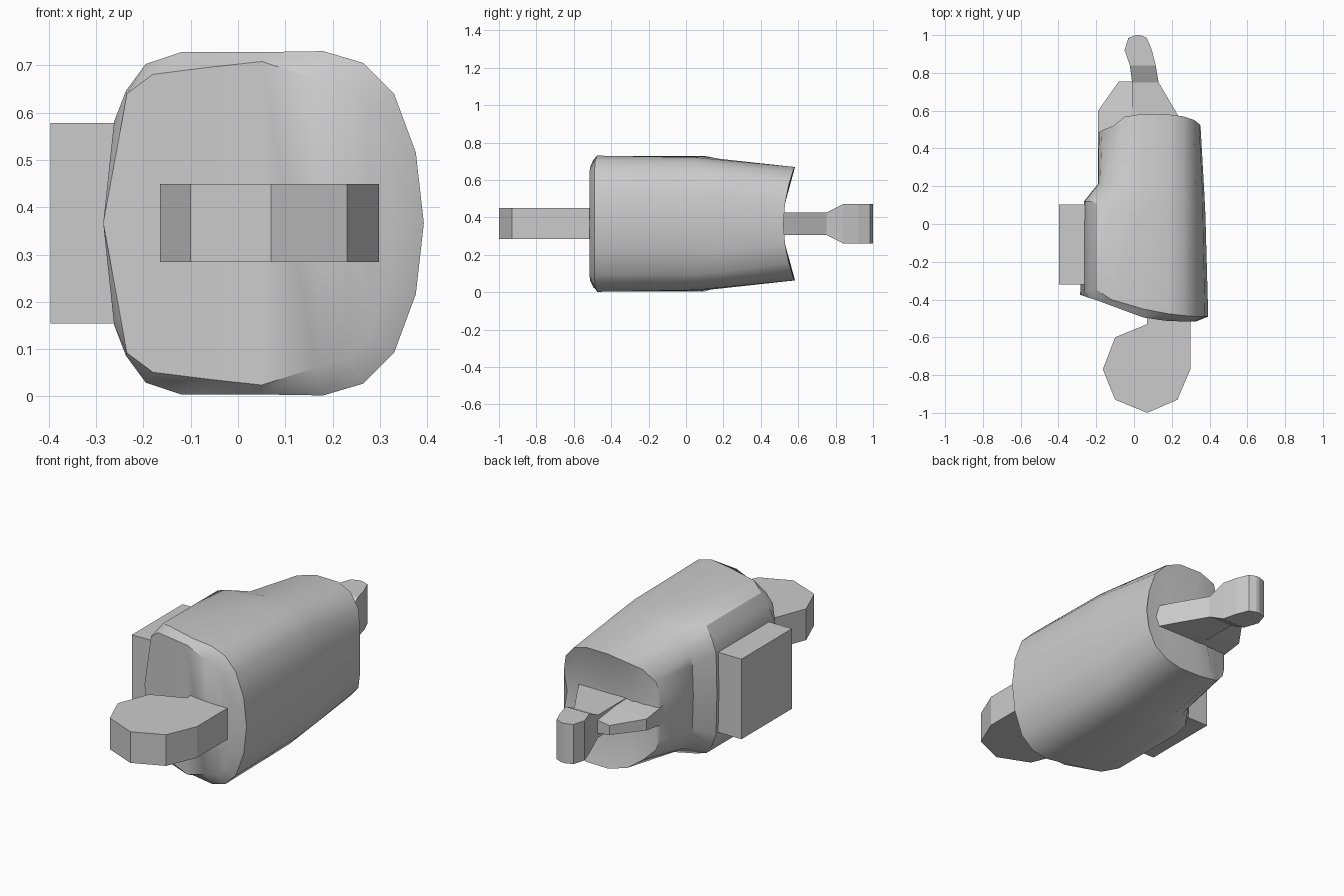
import bpy, bmesh

if "Cube" in bpy.data.objects:
    bpy.data.objects.remove(bpy.data.objects["Cube"])

MID = 0.366  # height of the horizontal symmetry plane


def finish(name, bm, smooth=None):
    bmesh.ops.recalc_face_normals(bm, faces=bm.faces)
    me = bpy.data.meshes.new(name)
    bm.to_mesh(me)
    bm.free()
    ob = bpy.data.objects.new(name, me)
    bpy.context.collection.objects.link(ob)
    if smooth:
        bpy.ops.object.select_all(action='DESELECT')
        ob.select_set(True)
        bpy.context.view_layer.objects.active = ob
        bpy.ops.object.shade_smooth_by_angle(angle=smooth)
    return ob


def prism(name, outline, z0, z1):
    bm = bmesh.new()
    f = bm.faces.new([bm.verts.new((x, y, z0)) for x, y in outline])
    r = bmesh.ops.extrude_face_region(bm, geom=[f])
    for v in r['geom']:
        if isinstance(v, bmesh.types.BMVert):
            v.co.z = z1
    return finish(name, bm)


def bar(name, rows):
    """Bar along y; each row is y, left x, right x, left and right half thickness."""
    bm = bmesh.new()
    rings = [[bm.verts.new(c) for c in ((a, y, MID - h), (b, y, MID - k), (b, y, MID + k), (a, y, MID + h))]
             for y, a, b, h, k in rows]
    for r, s in zip(rings, rings[1:]):
        for i in range(4):
            j = (i + 1) % 4
            bm.faces.new((r[i], r[j], s[j], s[i]))
    bm.faces.new(rings[0])
    bm.faces.new(rings[-1])
    return finish(name, bm)


# Housing: upper half sections from left to right, mirrored below
zs = (0, .215, .28, .337, .362, .362, .364, .339, .274, .15, 0)
xs = (-.265, -.26, -.237, -.195, -.12, .05, .18, .265, .33, .376, .393)


def section(x, y, z):
    return list(zip(x, y, z))


rings = [
    # front face rim, slanted on the left
    section((-.285, -.25, -.235, -.18, -.06, .05, .165, .235, .275, .316, .331),
            (-.375, -.387, -.392, -.41, -.455, -.495, -.512, -.515, -.515, -.515, -.515),
            (0, .19, .274, .315, .33, .342, .305, .285, .244, .135, 0)),
    # rounded front edge
    section((-.285, -.262) + xs[2:],
            (-.37, -.36, -.35, -.35, -.40, -.45, -.475, -.485, -.49, -.49, -.49), zs),
    # end of the wide collar
    section(xs[:6] + (.18, .265, .325, .365, .378), (.12, .12, .12, .11, .1, .07, .05, .05, .05, .05, .05),
            zs[:5] + (.358, .355, .332, .27, .148, 0)),
    # step down to the rear barrel
    section((-.19, -.188, -.178, -.14, -.07, .05, .18, .263, .325, .363, .372),
            (.21, .215, .22, .215, .2, .17, .17, .17, .17, .17, .17),
            (0, .165, .22, .285, .33, .348, .343, .32, .26, .143, 0)),
    # rear rim
    section((-.19, -.186, -.17, -.11, -.05, .05, .18, .26, .32, .345, .352),
            (.48, .487, .495, .52, .568, .583, .58, .57, .55, .53, .52),
            (0, .13, .18, .24, .28, .303, .303, .275, .21, .11, 0)),
]
bm = bmesh.new()
loops = []
for r in rings:
    pts = [(x, y, MID + z) for x, y, z in r] + [(x, y, MID - z) for x, y, z in r[-2:0:-1]]
    loops.append([bm.verts.new(p) for p in pts])
n = len(loops[0])
for a, b in zip(loops, loops[1:]):
    for i in range(n):
        j = (i + 1) % n
        bm.faces.new((a[i], a[j], b[j], b[i]))


def strip(top, low):
    for i in range(len(top) - 1):
        q = list(dict.fromkeys((top[i], top[i + 1], low[i + 1], low[i])))
        bm.faces.new(q)


half = len(zs)
first, last = loops[0], loops[-1]
mirror = lambda l: [l[0]] + l[:half - 1:-1] + [l[half - 1]]
strip(first[:half], mirror(first))
# hollowed rear face folds inwards along the middle
fold = [last[0]] + [bm.verts.new((v.co.x, min(v.co.y, .5), MID)) for v in last[1:half - 1]] + [last[half - 1]]
strip(last[:half], fold)
strip(mirror(last), fold)
finish("housing", bm, 0.6)

# Rounded front tab
prism("front_tab", [(.07, -.45), (.07, -.53), (-.1, -.6), (-.165, -.77), (-.1, -.93),
                    (.07, -1), (.23, -.93), (.298, -.77), (.298, -.45)], .284, .449)

# Block on the left side
prism("side_block", [(-.397, -.32), (-.2, -.32), (-.2, .103), (-.397, .103)], .154, .578)

# Rear prong with a flared tip
bar("rear_prong", [(.47, -.01, .29, .06, .06), (.58, -.01, .23, .06, .06), (.75, -.01, .13, .06, .06),
                   (.84, -.022, .115, .105, .105), (.92, -.05, .095, .105, .105),
                   (.985, -.03, .068, .105, .105), (1, .01, .03, .105, .105)])

# Wedge fin beside the prong
bar("rear_fin", [(.46, -.19, -.005, .05, .06), (.6, -.19, -.005, .03, .055), (.755, -.08, -.005, .025, .035)])
